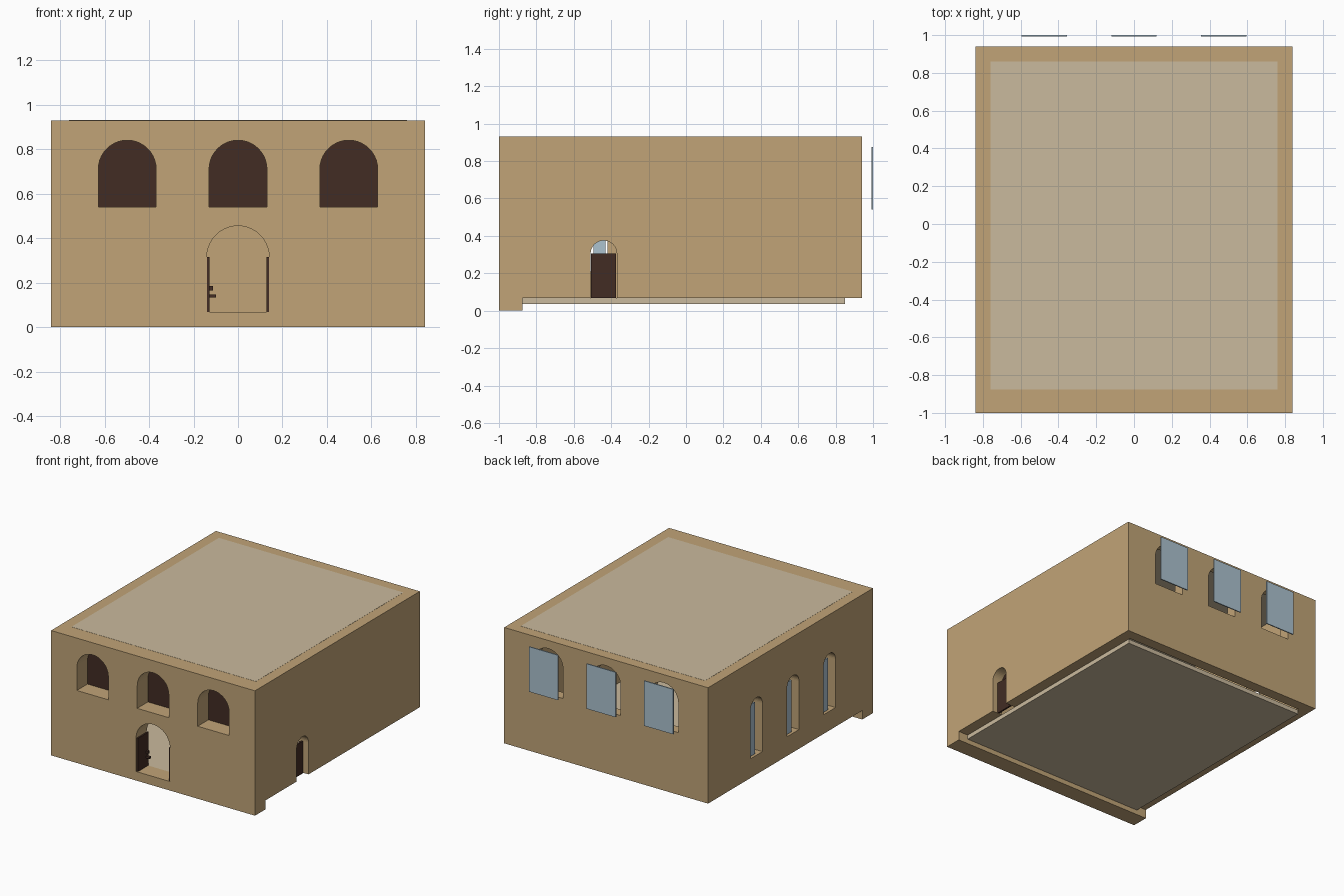
import bpy, bmesh, math
from mathutils import Matrix, Vector

cube = bpy.data.objects.get("Cube")
if cube:
    bpy.data.objects.remove(cube, do_unlink=True)


def material(name, srgb):
    col = [((c / 255 + 0.055) / 1.055) ** 2.4 for c in srgb] + [1]
    m = bpy.data.materials.new(name)
    m.use_nodes = True
    m.diffuse_color = col
    m.node_tree.nodes["Principled BSDF"].inputs["Base Color"].default_value = col
    return m


TAN = material("tan_plaster", (193, 164, 119))
BEIGE = material("pale_beige", (202, 186, 157))
BROWN = material("dark_wood", (66, 44, 36))
GLASS = material("blue_glass", (172, 194, 207))


def finish(name, bm, mat):
    bmesh.ops.recalc_face_normals(bm, faces=bm.faces)
    me = bpy.data.meshes.new(name)
    bm.to_mesh(me)
    bm.free()
    ob = bpy.data.objects.new(name, me)
    bpy.context.collection.objects.link(ob)
    if mat:
        me.materials.append(mat)
    return ob


def box(name, xs, ys, zs, mat):
    bm = bmesh.new()
    bmesh.ops.create_cube(bm, size=1)
    spans = (xs, ys, zs)
    size = Vector([b - a for a, b in spans])
    mid = Vector([(a + b) / 2 for a, b in spans])
    bmesh.ops.transform(bm, verts=bm.verts,
                        matrix=Matrix.Translation(mid) @ Matrix.Diagonal(size).to_4x4())
    return finish(name, bm, mat)


def arch(name, axis, centre, half, low, top, start, end, mat=None):
    """Round-topped prism running along axis from start to end."""
    spring = top - half
    pts = [(-half, low), (half, low)]
    pts += [(half * math.cos(math.pi * i / 20), spring + half * math.sin(math.pi * i / 20))
            for i in range(21)]
    bm = bmesh.new()
    verts = [bm.verts.new((centre + u, start, z) if axis == "y" else (start, centre + u, z))
             for u, z in pts]
    face = bm.faces.new(verts)
    moved = bmesh.ops.extrude_face_region(bm, geom=[face])["geom"]
    shift = (0, end - start, 0) if axis == "y" else (end - start, 0, 0)
    bmesh.ops.translate(bm, vec=shift, verts=[v for v in moved if isinstance(v, bmesh.types.BMVert)])
    return finish(name, bm, mat)


def cut(wall, cutters):
    bpy.context.view_layer.objects.active = wall
    for c in cutters:
        mod = wall.modifiers.new("opening", "BOOLEAN")
        mod.operation = "DIFFERENCE"
        mod.solver = "EXACT"
        mod.object = c
        bpy.ops.object.modifier_apply(modifier=mod.name)
        bpy.data.objects.remove(c, do_unlink=True)


W, IN = 0.84, 0.76
FRONT, FRONT_IN, BACK_IN, BACK = -1.0, -0.875, 0.86, 0.94
BASE, TOP = 0.067, 0.93

# Walls
front = box("front_wall", (-W, W), (FRONT, FRONT_IN), (0, TOP), TAN)
back = box("back_wall", (-W, W), (BACK_IN, BACK), (BASE, TOP), TAN)
left = box("left_wall", (IN, W), (FRONT_IN, BACK_IN), (BASE, TOP), TAN)
right = box("right_wall", (-W, -IN), (FRONT_IN, BACK_IN), (BASE, TOP), TAN)

# Floor and roof slabs
box("floor", (-IN, IN), (FRONT_IN, 0.85), (0.035, BASE), BEIGE)
box("roof", (-IN, IN), (FRONT_IN, BACK_IN), (0.9, TOP + 0.001), BEIGE)

# Front doorway and upper windows with dark shutters
openings = [arch("cutter", "y", 0, 0.14, BASE, 0.455, -1.1, -0.8)]
for i, x in enumerate((-0.498, 0, 0.498)):
    openings.append(arch("cutter", "y", x, 0.13, 0.54, 0.84, -1.1, -0.8))
    arch(f"front_shutter_{i + 1}", "y", x, 0.135, 0.535, 0.845, FRONT_IN, FRONT_IN + 0.012, BROWN)
cut(front, openings)

# Open front door leaves with a handle on one of them
for side, name in ((-1, "right"), (1, "left")):
    box(f"front_door_leaf_{name}", sorted((side * 0.139, side * 0.128)),
        (-0.995, -0.868), (BASE, 0.315), BROWN)
box("door_handle", (-0.128, -0.1), (-0.9, -0.88), (0.132, 0.146), BROWN)
box("door_lock", (-0.128, -0.113), (-0.9, -0.88), (0.165, 0.185), BROWN)

# Back windows with panes standing clear of the wall
openings = []
for i, x in enumerate((-0.475, 0, 0.475)):
    openings.append(arch("cutter", "y", x, 0.12, 0.53, 0.87, 0.8, 1.0))
    box(f"back_pane_{i + 1}", (x - 0.12, x + 0.12), (0.992, 1.0), (0.54, 0.875), GLASS)
cut(back, openings)

# Narrow windows on the right side with slim panes
openings = []
for i, y in enumerate((-0.49, -0.06, 0.37)):
    openings.append(arch("cutter", "x", y, 0.07, 0.21, 0.64, -0.95, -0.7))
    box(f"side_pane_{i + 1}", (-0.825, -0.815), (y - 0.005, y + 0.06), (0.215, 0.6), GLASS)
cut(right, openings)

# Side doorway on the left with its door
cut(left, [arch("cutter", "x", -0.44, 0.07, 0.03, 0.375, 0.7, 0.95)])
box("side_door", (0.785, 0.797), (-0.509, -0.374), (BASE, 0.305), BROWN)
